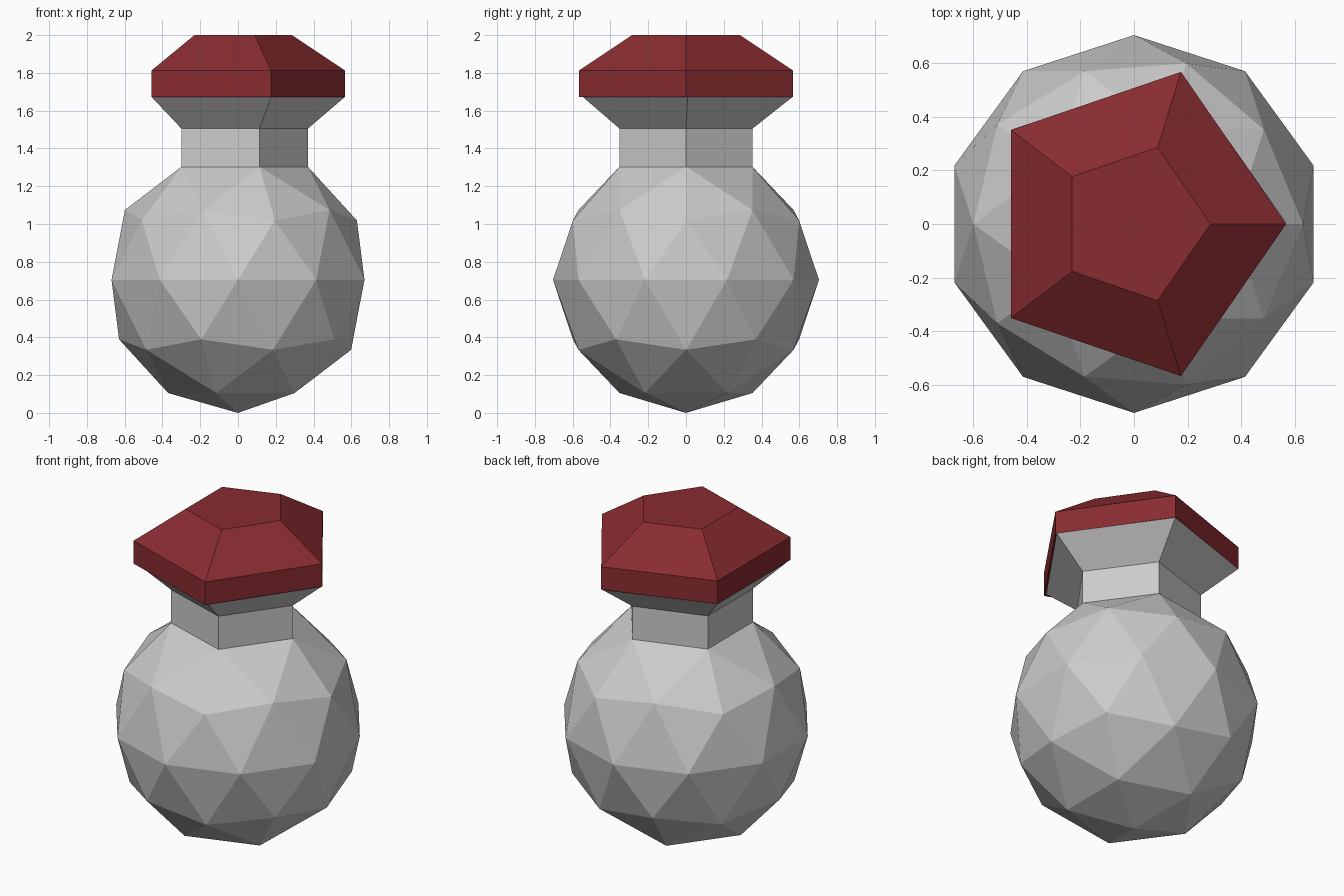
import bpy, bmesh
from math import cos, sin, tau

if "Cube" in bpy.data.objects:
    bpy.data.objects.remove(bpy.data.objects["Cube"])

R = 0.704


def finish(bm, name, mat=None):
    bmesh.ops.recalc_face_normals(bm, faces=bm.faces)
    mesh = bpy.data.meshes.new(name)
    bm.to_mesh(mesh)
    bm.free()
    obj = bpy.data.objects.new(name, mesh)
    bpy.context.collection.objects.link(obj)
    if mat:
        mesh.materials.append(mat)
    return obj


def ring(bm, rx, ry, z, dy=0.0):
    return [bm.verts.new((rx * cos(tau * i / 5), ry * sin(tau * i / 5) + dy, z))
            for i in range(5)]


def loft(bm, rings):
    for a, b in zip(rings, rings[1:]):
        for i in range(5):
            j = (i + 1) % 5
            bm.faces.new((a[i], a[j], b[j], b[i]))


# Flask: icosphere with its top opened, neck and flared lip rising from the hole
bm = bmesh.new()
bmesh.ops.create_icosphere(bm, subdivisions=2, radius=R)
bmesh.ops.translate(bm, verts=bm.verts, vec=(0, 0, R))
bmesh.ops.delete(bm, geom=[max(bm.verts, key=lambda v: v.co.z)], context='VERTS')
rim_r, rim_z = R * 0.5257, R * 1.8507
loft(bm, [ring(bm, rim_r, rim_r, rim_z),
          ring(bm, rim_r, rim_r, 1.505),
          ring(bm, 0.565, 0.583, 1.672, 0.009)])
bmesh.ops.remove_doubles(bm, verts=bm.verts, dist=0.002)
finish(bm, "flask")

# Stopper: five-sided cap with a straight band and sloped crown
red = bpy.data.materials.new("stopper_red")
red.diffuse_color = (0.25, 0.025, 0.03, 1)
red.use_nodes = True
red.node_tree.nodes["Principled BSDF"].inputs["Base Color"].default_value = red.diffuse_color
bm = bmesh.new()
rings = [ring(bm, 0.567, 0.596, 1.672),
         ring(bm, 0.567, 0.596, 1.812),
         ring(bm, 0.285, 0.30, 2.0)]
loft(bm, rings)
bm.faces.new(rings[0][::-1])
bm.faces.new(rings[-1])
finish(bm, "stopper", red)
